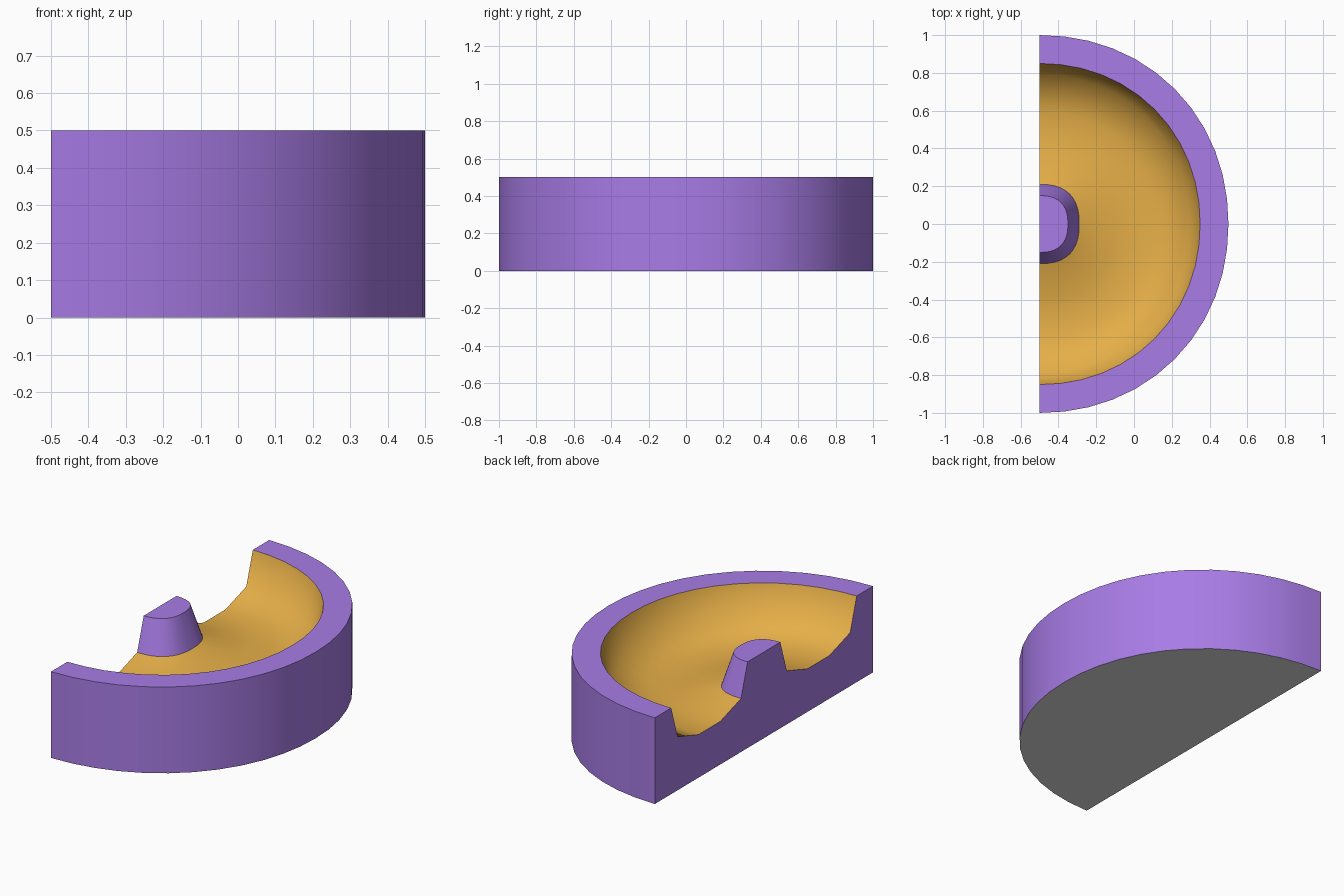
import bpy, bmesh, math

if "Cube" in bpy.data.objects:
    bpy.data.objects.remove(bpy.data.objects["Cube"])

SEGMENTS = 24          # steps around the half turn
AXIS_X = -0.5          # centre line of the half round


def material(name, srgb):
    mat = bpy.data.materials.new(name)
    lin = [((c / 255 + 0.055) / 1.055) ** 2.4 for c in srgb]
    mat.diffuse_color = (*lin, 1)
    mat.use_nodes = True
    mat.node_tree.nodes["Principled BSDF"].inputs["Base Color"].default_value = mat.diffuse_color
    return mat


PURPLE, GOLD, GREY = 0, 1, 2
materials = [material("purple", (168, 124, 230)),
             material("gold", (230, 175, 72)),
             material("light grey", (223, 223, 223))]

# Section from the outer foot over the rim and bowl to the centre post:
# radius, height, roundness (2 = circle, more = squarer), colour up to next point
profile = [
    (1.00, 0.00, 2.07, PURPLE),   # outer wall
    (1.00, 0.50, 2.07, PURPLE),   # rim
    (0.85, 0.50, 2.07, GOLD),     # bowl
    (0.79, 0.31, 2.07, GOLD),
    (0.60, 0.25, 2.10, GOLD),
    (0.40, 0.25, 2.2, GOLD),
    (0.21, 0.31, 2.5, PURPLE),    # post side
    (0.15, 0.50, 2.5, PURPLE),    # post top
]

bm = bmesh.new()


def ring(radius, z, n):
    verts = []
    for i in range(SEGMENTS + 1):
        a = -math.pi / 2 + math.pi * i / SEGMENTS
        c, s = abs(math.cos(a)), abs(math.sin(a))
        r = radius / (c ** n + s ** n) ** (1 / n)
        verts.append(bm.verts.new((AXIS_X + r * c, r * math.sin(a), z)))
    return verts


def face(verts, colour, smooth=False):
    f = bm.faces.new(verts)
    f.material_index = colour
    f.smooth = smooth


# Swept surfaces
rings = [ring(*p[:3]) for p in profile]
for lower, upper, p in zip(rings, rings[1:], profile):
    for i in range(SEGMENTS):
        face((lower[i], lower[i + 1], upper[i + 1], upper[i]), p[3], True)

# Post top, underside and the straight cut side
face(rings[-1], PURPLE)
face(rings[0][::-1], GREY)
face([r[0] for r in rings] + [r[-1] for r in reversed(rings)], PURPLE)
bmesh.ops.recalc_face_normals(bm, faces=bm.faces[:])

# Smooth bowl and walls; crisp corners and colour borders
for e in bm.edges:
    a, b = e.link_faces
    e.smooth = (a.material_index == b.material_index
                and e.calc_face_angle() < math.radians(62))

mesh = bpy.data.meshes.new("half_round_basin")
bm.to_mesh(mesh)
bm.free()
for mat in materials:
    mesh.materials.append(mat)

basin = bpy.data.objects.new("half_round_basin", mesh)
bpy.context.collection.objects.link(basin)
